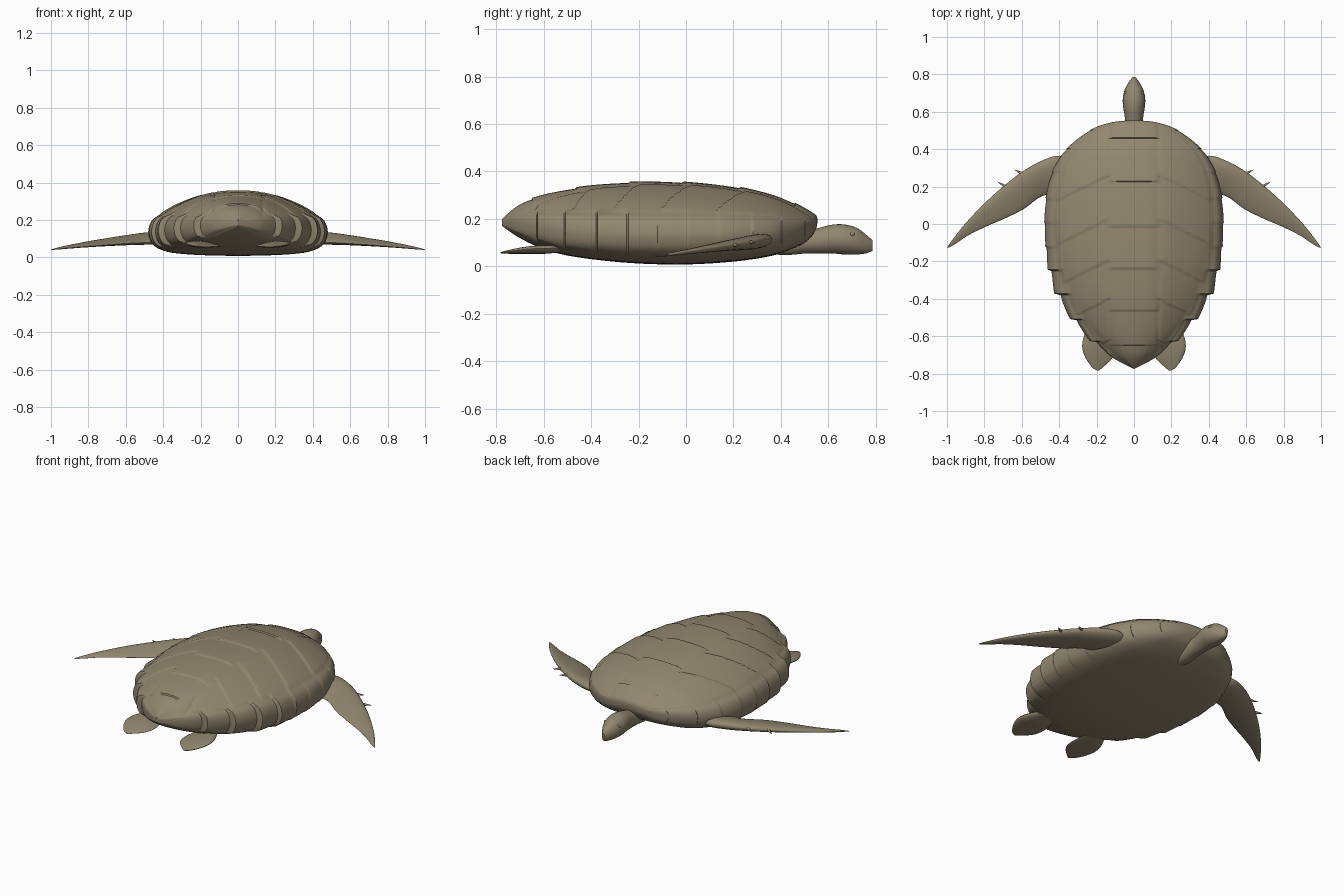
import bpy, bmesh, math
from mathutils import Vector

default_cube = bpy.data.objects.get("Cube")
if default_cube:
    bpy.data.objects.remove(default_cube, do_unlink=True)

# One olive-brown skin and shell colour
OLIVE = (0.285, 0.24, 0.16, 1.0)
olive = bpy.data.materials.new("olive_brown")
olive.use_nodes = True
olive.diffuse_color = OLIVE
bsdf = next(n for n in olive.node_tree.nodes if n.type == 'BSDF_PRINCIPLED')
bsdf.inputs["Base Color"].default_value = OLIVE
bsdf.inputs["Roughness"].default_value = 0.7


def clamp(v):
    return max(0.0, min(1.0, v))


def smooth_points(points, steps):
    """Resample a list of tuples with a Catmull-Rom curve."""
    last = len(points) - 1
    result = []
    for i in range(last):
        quad = [points[max(0, min(last, i + k))] for k in (-1, 0, 1, 2)]
        for s in range(steps):
            t = s / steps
            result.append(tuple(
                b + 0.5 * t * (c - a + t * (2*a - 5*b + 4*c - d + t * (3*(b - c) + d - a)))
                for a, b, c, d in zip(*quad)))
    return result + [points[-1]]


def finish(name, bm, mirror):
    bmesh.ops.remove_doubles(bm, verts=bm.verts, dist=0.00005)
    bmesh.ops.recalc_face_normals(bm, faces=bm.faces)
    mesh = bpy.data.meshes.new(name)
    bm.to_mesh(mesh)
    bm.free()
    mesh.materials.append(olive)
    obj = bpy.data.objects.new(name, mesh)
    bpy.context.collection.objects.link(obj)
    bpy.ops.object.select_all(action='DESELECT')
    obj.select_set(True)
    bpy.context.view_layer.objects.active = obj
    bpy.ops.object.shade_smooth_by_angle(angle=math.radians(40))
    if mirror:
        obj.modifiers.new("Mirror", 'MIRROR').use_axis[0] = True
    return obj


def loft(name, rings, closed=True, mirror=False):
    """Skin a row of point rings; closed rings also get end caps."""
    bm = bmesh.new()
    rows = [[bm.verts.new(p) for p in ring] for ring in rings]
    count = len(rows[0])
    for r0, r1 in zip(rows, rows[1:]):
        for j in range(count if closed else count - 1):
            k = (j + 1) % count
            bm.faces.new((r0[j], r0[k], r1[k], r1[j]))
    if closed:
        bm.faces.new(rows[0])
        bm.faces.new(rows[-1])
    return finish(name, bm, mirror)


# Shell: stations from head end to tail (y, half width, top, bottom, rim height)
STATIONS = [
    (.555, 0, .2, .19, .195), (.545, .11, .215, .15, .185),
    (.51, .215, .235, .105, .175), (.44, .315, .268, .07, .165),
    (.35, .395, .3, .042, .155), (.2, .455, .33, .02, .15),
    (0, .473, .348, .008, .15), (-.2, .452, .35, .012, .15),
    (-.38, .39, .337, .028, .158), (-.52, .3, .314, .05, .17),
    (-.63, .2, .286, .085, .182), (-.71, .105, .25, .125, .187),
    (-.775, 0, .2, .17, .187)]
# Half cross-section: share of width, share of height above or below the rim
SECTION = [(0, 1), (.2, .98), (.42, .88), (.6, .73), (.75, .57), (.88, .39),
           (.96, .25), (1, .03), (1, -.25), (.96, -.55), (.86, -.78),
           (.7, -.9), (.4, -.97), (0, -1)]
MARGINAL_SEAMS = [.56, .5, .4, .28, .14, 0, -.12, -.25, -.38, -.51, -.63, -.78]
VERTEBRAL_SEAMS = [.56, .46, .23, -.01, -.235, -.465, -.65, -.79]
COSTAL_SEAMS = [.6, .265, .03, -.19, -.4, -.62, -.9]
SPINE = 0.13


def overlap(y, seams):
    """Rises along each scute and drops at its rear edge."""
    for front, rear in zip(seams, seams[1:]):
        if rear < y <= front:
            return (front - y) / (front - rear)
    return 0.0


def shell_point(station, share):
    y, w, top, bottom, rim = station
    across, up = share
    x = max(0.0, across * w)
    z = rim + up * (top - rim if up > 0 else rim - bottom)
    taper = clamp(w / 0.12)
    # Marginal scutes overlap, boldly so towards the tail
    size = 0.005 + 0.027 * clamp((-0.1 - y) / 0.25)
    x += size * overlap(y, MARGINAL_SEAMS) * clamp((across - 0.84) / 0.08) * taper
    # Vertebral and costal scutes overlap on the dome
    if up > 0:
        dome = clamp((0.9 - across) / 0.04) * taper
        if x < SPINE:
            lift = overlap(y, VERTEBRAL_SEAMS)
        else:
            lift = overlap(y + 0.5 * (x - SPINE), COSTAL_SEAMS)
        groove = math.exp(-((x - SPINE) / 0.01) ** 2)
        z += dome * (0.003 + 0.006 * lift - 0.004 * groove)
    return Vector((x, y, z))


section = smooth_points(SECTION, 6)
loft("shell", [[shell_point(s, p) for p in section]
               for s in smooth_points(STATIONS, 22)], closed=False, mirror=True)

# Head and neck: y, centre height, half width, half height
HEAD = [(.36, .068, .015, .015), (.42, .08, .04, .033), (.5, .1, .048, .046),
        (.56, .108, .048, .054), (.62, .115, .057, .061), (.67, .113, .06, .063),
        (.72, .106, .049, .056), (.76, .094, .027, .039), (.786, .088, .008, .022)]
TURN = [2 * math.pi * i / 28 for i in range(28)]
loft("head_and_neck", [[(w * math.cos(a), y, z + h * math.sin(a)) for a in TURN]
                       for y, z, w, h in smooth_points(HEAD, 5)])

# Eyes
bm = bmesh.new()
bmesh.ops.create_uvsphere(bm, u_segments=16, v_segments=8, radius=0.011)
bmesh.ops.translate(bm, verts=bm.verts, vec=(0.043, 0.7, 0.135))
finish("eyes", bm, True)


def flipper(name, stations):
    """Stations: leading x, y, trailing x, y, leading z, trailing z, thickness."""
    rings = []
    for lx, ly, tx, ty, lz, tz, thick in smooth_points(stations, 6):
        lead, trail = Vector((lx, ly, lz)), Vector((tx, ty, tz))
        ring = []
        for a in TURN:
            s = (1 - math.cos(a)) / 2
            bulge = 0.5 * thick * math.sin(a) * (1.3 - 0.7 * s)
            ring.append(lead.lerp(trail, s) + Vector((0, 0, bulge)))
        rings.append(ring)
    loft(name, rings, mirror=True)


flipper("front_flippers", [
    (.3, .33, .3, .24, .1, .08, .03), (.4, .365, .38, .17, .113, .085, .058),
    (.5, .335, .49, .15, .112, .08, .058), (.6, .278, .59, .08, .102, .075, .048),
    (.7, .2, .69, .03, .09, .068, .038), (.8, .11, .79, -.013, .077, .06, .028),
    (.9, .005, .885, -.06, .061, .052, .018), (.96, -.07, .945, -.1, .05, .046, .011),
    (1, -.125, .99, -.127, .042, .041, .003)])
flipper("rear_flippers", [
    (.21, -.49, .13, -.5, .078, .066, .02), (.26, -.58, .1, -.61, .076, .062, .034),
    (.277, -.65, .1, -.68, .074, .06, .03), (.262, -.71, .122, -.725, .068, .058, .022),
    (.225, -.765, .165, -.765, .061, .056, .01), (.2, -.783, .185, -.783, .058, .056, .003)])

# Small claws on the leading edge of the front flippers
bm = bmesh.new()
for base, tip in (((.6, .27, .102), (.64, .291, .1)), ((.69, .202, .091), (.73, .226, .088))):
    base, tip = Vector(base), Vector(tip)
    axis = tip - base
    cone = bmesh.ops.create_cone(bm, cap_ends=True, segments=10, radius1=0.009,
                                 radius2=0.0005, depth=axis.length)["verts"]
    turn = axis.to_track_quat('Z', 'Y').to_matrix()
    bmesh.ops.rotate(bm, verts=cone, cent=(0, 0, 0), matrix=turn)
    bmesh.ops.translate(bm, verts=cone, vec=(base + tip) / 2)
finish("flipper_claws", bm, True)
